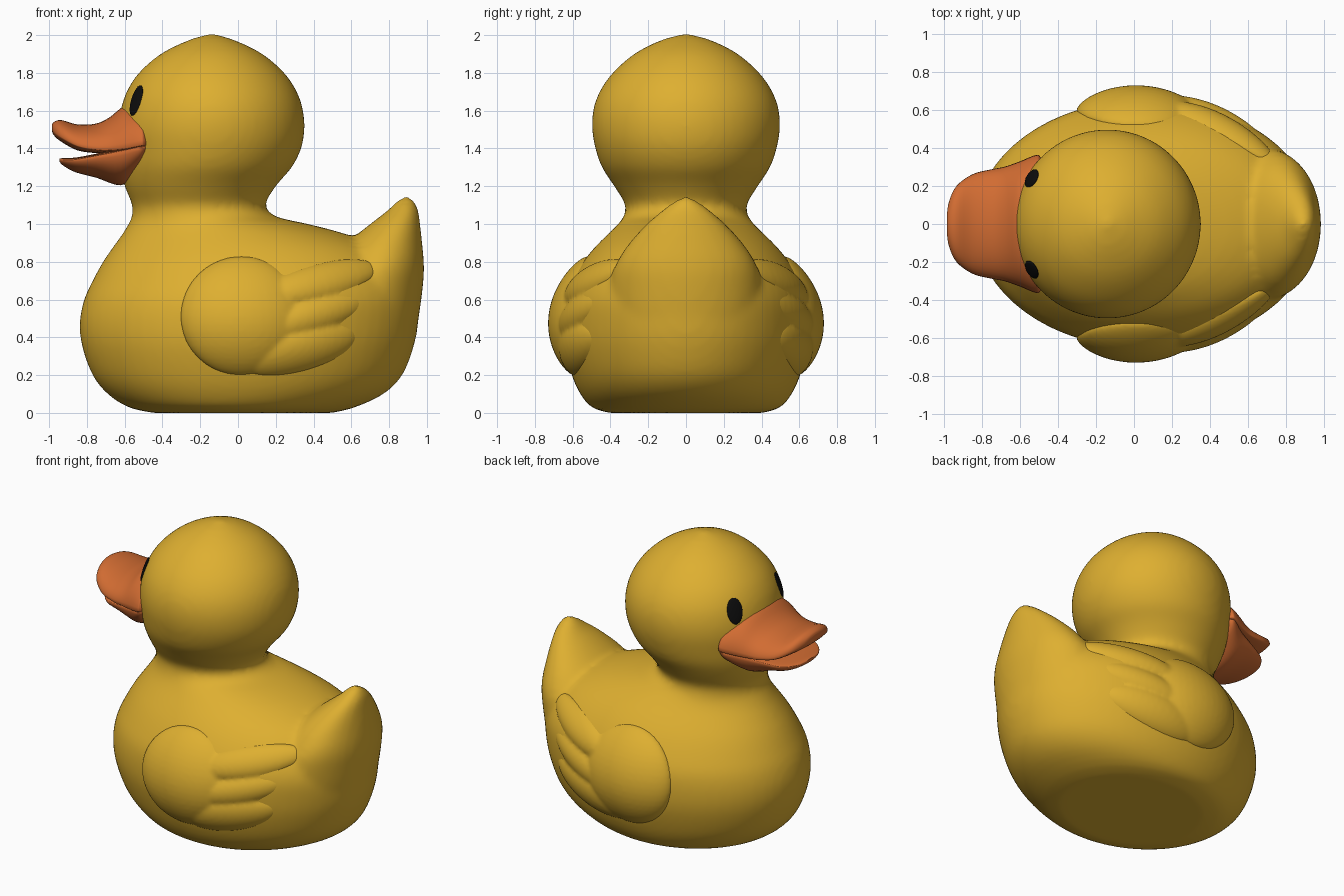
import bpy, bmesh, math
from mathutils import Matrix, Vector

cube = bpy.data.objects.get("Cube")
if cube:
    bpy.data.objects.remove(cube, do_unlink=True)


def material(name, rgb, rough=0.5):
    m = bpy.data.materials.new(name)
    m.use_nodes = True
    m.diffuse_color = (*rgb, 1)
    bsdf = m.node_tree.nodes["Principled BSDF"]
    bsdf.inputs["Base Color"].default_value = (*rgb, 1)
    bsdf.inputs["Roughness"].default_value = rough
    return m


YELLOW = material("yellow", (0.73, 0.43, 0.03))
ORANGE = material("orange", (0.64, 0.15, 0.032))
BLACK = material("black", (0.004, 0.004, 0.004))


def refine(rows, steps=4):
    """Catmull-Rom interpolation between rows of section values."""
    out = []
    for i in range(len(rows) - 1):
        a, b, c, d = (rows[max(i - 1, 0)], rows[i], rows[i + 1],
                      rows[min(i + 2, len(rows) - 1)])
        for s in range(steps):
            t = s / steps
            out.append([0.5 * (2 * q + (r - p) * t + (2 * p - 5 * q + 4 * r - w) * t * t
                               + (3 * q - p - 3 * r + w) * t ** 3)
                        for p, q, r, w in zip(a, b, c, d)])
    return out + [list(rows[-1])]


def loft(bm, rows, section, sides=48):
    """Skin closed sections, one per row, and cap both ends."""
    rings = []
    for row in refine(rows):
        rings.append([bm.verts.new(section(row, math.tau * k / sides)) for k in range(sides)])
    for r, s in zip(rings, rings[1:]):
        for k in range(sides):
            n = (k + 1) % sides
            bm.faces.new((r[k], r[n], s[n], s[k]))
    bm.faces.new(rings[0][::-1])
    bm.faces.new(rings[-1])


def finish(name, bm, mat):
    bmesh.ops.recalc_face_normals(bm, faces=bm.faces)
    mesh = bpy.data.meshes.new(name)
    bm.to_mesh(mesh)
    bm.free()
    mesh.materials.append(mat)
    ob = bpy.data.objects.new(name, mesh)
    bpy.context.collection.objects.link(ob)
    bpy.ops.object.select_all(action="DESELECT")
    ob.select_set(True)
    bpy.context.view_layer.objects.active = ob
    bpy.ops.object.shade_smooth_by_angle(angle=math.radians(60))
    return ob


def fuse(ob, voxel, iterations):
    """Melt overlapping pieces into one soft skin."""
    rm = ob.modifiers.new("fuse", "REMESH")
    rm.mode = "VOXEL"
    rm.voxel_size = voxel
    rm.use_smooth_shade = True
    sm = ob.modifiers.new("soften", "SMOOTH")
    sm.factor = 0.5
    sm.iterations = iterations


def level_ring(row, a):
    z, x0, x1, hy = row
    return ((x0 + x1) / 2 + (x1 - x0) / 2 * math.cos(a), hy * math.sin(a), z)


# Body, neck and head: height, front x, rear x, half width
trunk = [
    (0, -0.45, 0.5, 0.41), (0.03, -0.58, 0.62, 0.5), (0.1, -0.69, 0.77, 0.56),
    (0.2, -0.77, 0.87, 0.605), (0.35, -0.825, 0.93, 0.645), (0.48, -0.838, 0.955, 0.655),
    (0.6, -0.815, 0.96, 0.645), (0.7, -0.77, 0.93, 0.605), (0.8, -0.715, 0.85, 0.545),
    (0.88, -0.66, 0.74, 0.48), (0.95, -0.61, 0.56, 0.41), (1.0, -0.58, 0.37, 0.36),
    (1.04, -0.56, 0.2, 0.33), (1.1, -0.56, 0.145, 0.32), (1.2, -0.6, 0.2, 0.38),
    (1.3, -0.622, 0.285, 0.445), (1.4, -0.63, 0.335, 0.48), (1.5, -0.635, 0.352, 0.497),
    (1.6, -0.622, 0.345, 0.492), (1.7, -0.59, 0.312, 0.458), (1.8, -0.525, 0.245, 0.388),
    (1.9, -0.41, 0.13, 0.275), (1.97, -0.27, -0.01, 0.14), (2.005, -0.16, -0.12, 0.02),
]
# Upturned tail
tail = [
    (0.3, 0.3, 0.9, 0.36), (0.5, 0.3, 0.955, 0.41), (0.7, 0.4, 0.982, 0.4),
    (0.8, 0.5, 0.984, 0.365), (0.9, 0.58, 0.975, 0.3), (1.0, 0.7, 0.964, 0.21),
    (1.07, 0.79, 0.955, 0.13), (1.12, 0.84, 0.935, 0.06), (1.145, 0.87, 0.91, 0.015),
]
bm = bmesh.new()
loft(bm, trunk, level_ring, 64)
loft(bm, tail, level_ring)
body = finish("body", bm, YELLOW)
fuse(body, 0.022, 8)


# Bill halves: x, half width, side height, rise above, drop below
def bill_section(row, a):
    x, hy, side, up, down = row
    s = math.sin(a)
    return (x, hy * math.cos(a), side + (up if s > 0 else down) * s)


upper = [
    (-0.986, 0.04, 1.51, 0.012, 0.012), (-0.975, 0.115, 1.49, 0.05, 0.02),
    (-0.935, 0.2, 1.46, 0.09, 0.025), (-0.85, 0.262, 1.415, 0.112, 0.025),
    (-0.75, 0.288, 1.395, 0.137, 0.02), (-0.68, 0.302, 1.393, 0.172, 0.02),
    (-0.6, 0.33, 1.4, 0.225, 0.02), (-0.52, 0.362, 1.415, 0.21, 0.02),
    (-0.49, 0.35, 1.42, 0.18, 0.02), (-0.42, 0.25, 1.42, 0.12, 0.02),
]
lower = [
    (-0.945, 0.04, 1.338, 0.008, 0.008), (-0.925, 0.12, 1.337, 0.012, 0.028),
    (-0.86, 0.2, 1.34, 0.012, 0.066), (-0.75, 0.25, 1.36, 0.012, 0.115),
    (-0.62, 0.3, 1.385, 0.015, 0.18), (-0.53, 0.35, 1.405, 0.015, 0.14),
    (-0.49, 0.34, 1.41, 0.015, 0.09), (-0.42, 0.25, 1.41, 0.015, 0.06),
]
for name, rows in (("upper_bill", upper), ("lower_bill", lower)):
    bm = bmesh.new()
    loft(bm, rows, bill_section)
    finish(name, bm, ORANGE)

# Wings: a rounded pad and three feathers, bent around the body
# Each lobe: x, z, half length, half height, half thickness, tilt
lobes = [
    (0.02, 0.512, 0.325, 0.318, 0.1, 0), (0.32, 0.34, 0.33, 0.13, 0.075, 15),
    (0.38, 0.51, 0.335, 0.105, 0.075, 18), (0.42, 0.685, 0.335, 0.105, 0.075, 14),
]
for name, side in (("front_wing", -1), ("back_wing", 1)):
    bm = bmesh.new()
    for x, z, length, height, thick, tilt in lobes:
        place = (Matrix.Translation((x, 0, z)) @ Matrix.Rotation(math.radians(-tilt), 4, "Y")
                 @ Matrix.Diagonal((length, thick, height, 1)))
        bmesh.ops.create_uvsphere(bm, u_segments=40, v_segments=24, radius=1, matrix=place)
    for v in bm.verts:
        bend = 0.632 - 0.4 * v.co.x ** 2 - 0.8 * (v.co.z - 0.45) ** 2
        v.co.y = side * (v.co.y + bend)
    fuse(finish(name, bm, YELLOW), 0.013, 4)

# Eyes: thin oval plates resting on the head
bpy.context.view_layer.update()
depsgraph = bpy.context.evaluated_depsgraph_get()
for name, side in (("front_eye", -1), ("back_eye", 1)):
    hit, spot, normal, _ = body.closest_point_on_mesh(
        Vector((-0.555, side * 0.25, 1.66)), depsgraph=depsgraph)
    across = Vector((0, 0, 1)).cross(normal).normalized()
    up = normal.cross(across)
    turn = Matrix((across, up, normal)).transposed().to_4x4()
    place = (Matrix.Translation(spot - normal * 0.003) @ turn
             @ Matrix.Diagonal((0.052, 0.084, 0.012, 1)))
    bm = bmesh.new()
    bmesh.ops.create_uvsphere(bm, u_segments=32, v_segments=16, radius=1, matrix=place)
    finish(name, bm, BLACK)
